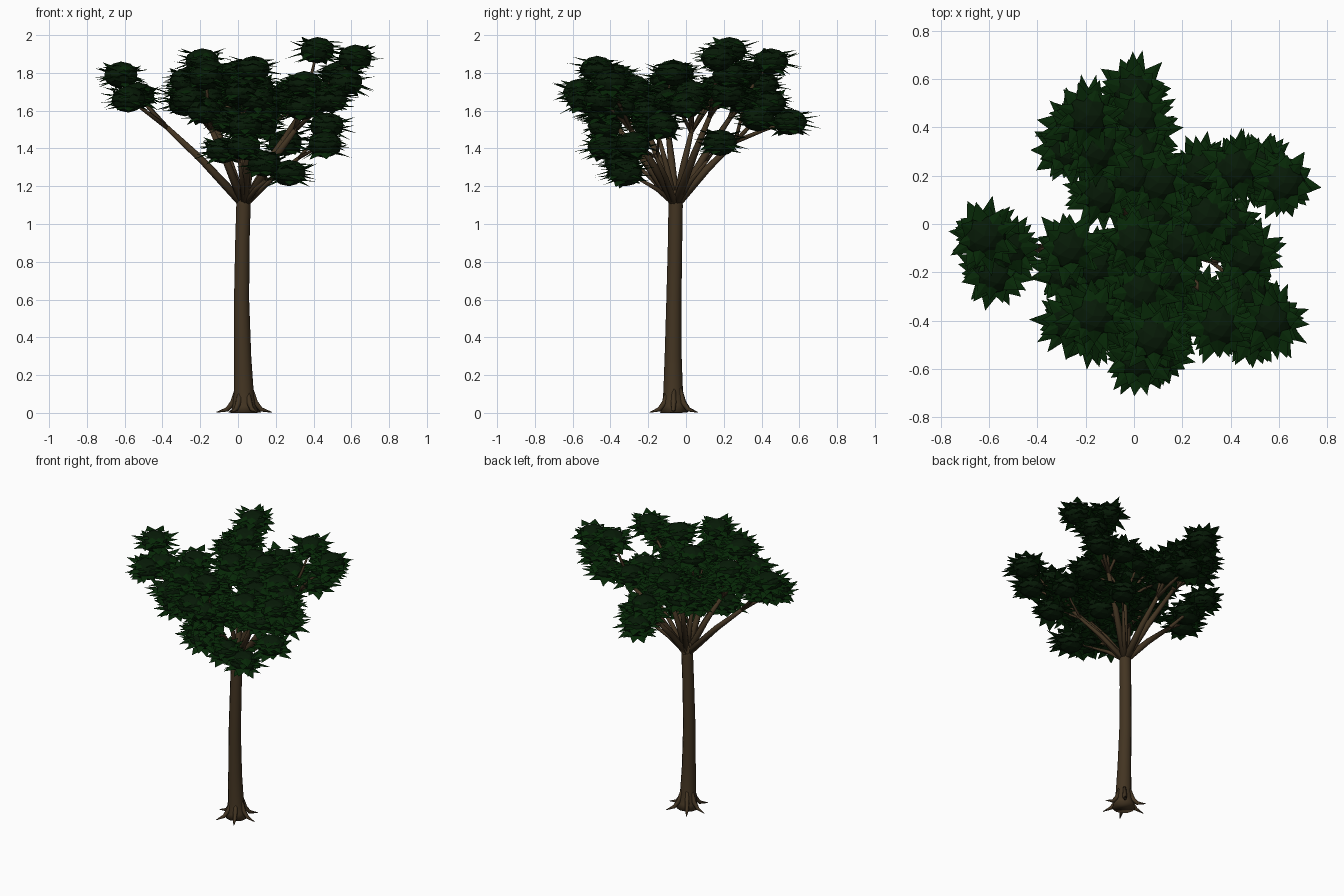
import bpy, bmesh, math, random
from mathutils import Vector

random.seed(7)
cube = bpy.data.objects.get("Cube")
if cube:
    bpy.data.objects.remove(cube)


def material(name, color):
    m = bpy.data.materials.new(name)
    m.use_nodes = True
    m.diffuse_color = (*color, 1)
    bsdf = m.node_tree.nodes["Principled BSDF"]
    bsdf.inputs["Base Color"].default_value = (*color, 1)
    bsdf.inputs["Roughness"].default_value = 0.9
    return m


BARK = material("brown bark", (0.056, 0.035, 0.016))
CORE = material("dark green", (0.002, 0.010, 0.002))
LEAF = material("leaf green", (0.002, 0.020, 0.002))


def finish(bm, name, mats, smooth=False):
    mesh = bpy.data.meshes.new(name)
    bm.to_mesh(mesh)
    bm.free()
    for m in mats:
        mesh.materials.append(m)
    obj = bpy.data.objects.new(name, mesh)
    bpy.context.collection.objects.link(obj)
    for p in mesh.polygons:
        p.use_smooth = smooth
    return obj


def tube(bm, points, radii, sides=8):
    """Tapered tube through the points, closed at both ends."""
    points = [Vector(p) for p in points]
    rings = []
    last = len(points) - 1
    for i, (p, r) in enumerate(zip(points, radii)):
        axis = (points[min(i + 1, last)] - points[max(i - 1, 0)]).normalized()
        ref = Vector((0, 1, 0)) if abs(axis.y) < 0.9 else Vector((1, 0, 0))
        u = axis.cross(ref).normalized()
        v = axis.cross(u)
        ring = []
        for k in range(sides):
            a = math.tau * k / sides
            co = p + r * (math.cos(a) * u + math.sin(a) * v)
            co.z = max(co.z, 0)
            ring.append(bm.verts.new(co))
        rings.append(ring)
    for low, high in zip(rings, rings[1:]):
        for k in range(sides):
            n = (k + 1) % sides
            bm.faces.new((low[k], low[n], high[n], high[k]))
    bm.faces.new(rings[0][::-1])
    bm.faces.new(rings[-1])
    bmesh.ops.recalc_face_normals(bm, faces=bm.faces)


# Trunk, leaning gently, wider at the foot
bm = bmesh.new()
tube(bm, [(0.034, -0.063, 0), (0.033, -0.065, 0.04), (0.031, -0.068, 0.11),
          (0.025, -0.068, 0.3), (0.019, -0.064, 0.6), (0.023, -0.058, 0.9),
          (0.029, -0.055, 1.1), (0.032, -0.055, 1.18)],
     [0.074, 0.062, 0.052, 0.045, 0.04, 0.038, 0.038, 0.034], 12)
finish(bm, "trunk", [BARK], True)

# Thin pointed roots spreading on the ground
bm = bmesh.new()
for i in range(6):
    a = math.tau * i / 6 + random.uniform(-0.15, 0.15)
    out = Vector((math.cos(a), math.sin(a), 0))
    foot = Vector((0.032, -0.062, 0))
    path = [foot + out * d + Vector((0, 0, h)) for d, h in
            ((0.038, 0.13), (0.058, 0.055), (0.09, 0.018), (0.148, 0.003))]
    tube(bm, path, [0.01, 0.016, 0.012, 0.002], 6)
finish(bm, "roots", [BARK], True)


def leaf_clump(name, centre):
    """Flattened ball with ragged layers of broad pointed leaves."""
    bm = bmesh.new()
    bmesh.ops.create_icosphere(bm, subdivisions=2, radius=1)
    for v in bm.verts:
        v.co = Vector((v.co.x * 0.092, v.co.y * 0.092, v.co.z * 0.07)) + centre
    up = Vector((0, 0, 1))
    for height, root, reach, rise, count in (
            (0.04, 0.06, 0.135, 0.005, 8), (0.014, 0.07, 0.155, 0.008, 11),
            (-0.016, 0.07, 0.16, -0.004, 11), (-0.043, 0.055, 0.135, -0.01, 8)):
        turn = random.random() * math.tau
        for k in range(count):
            a = turn + math.tau * (k + random.uniform(-0.3, 0.3)) / count
            out = Vector((math.cos(a), math.sin(a), 0))
            side = Vector((-out.y, out.x, 0)) * random.uniform(0.026, 0.038)
            base = centre + out * root + up * height
            tip = centre + out * reach * random.uniform(0.78, 1.1)
            tip += up * (height + rise + random.uniform(-0.03, 0.03))
            mid = base.lerp(tip, 0.2)
            left, right, ridge, point = [bm.verts.new(c) for c in (
                mid + side, mid - side, base + up * 0.01, tip)]
            for f in ((ridge, point, left), (ridge, right, point)):
                bm.faces.new(f).material_index = 1
    finish(bm, name, [CORE, LEAF])


FORK = Vector((0.032, -0.055, 1.1))


def limb(name, clumps, thick=0.024):
    """Branch from the fork that splits into one twig per leaf clump."""
    clumps = [Vector(c) for c in clumps]
    mean = sum(clumps, Vector()) / len(clumps)
    hub = FORK.lerp(mean, 0.72)
    bend = FORK.lerp(hub, 0.5) + Vector((0, 0, 0.015))
    bm = bmesh.new()
    tube(bm, [FORK, bend, hub], [thick, thick * 0.8, thick * 0.5])
    for c in clumps:
        tube(bm, [bend.lerp(hub, 0.85), hub.lerp(c, 0.5), c],
             [thick * 0.5, thick * 0.4, thick * 0.2], 6)
    finish(bm, name + "_branch", [BARK], True)
    for i, c in enumerate(clumps):
        leaf_clump(f"{name}_leaves_{i + 1}", c)


# Outer limbs
limb("far_right", [(-0.62, -0.05, 1.79), (-0.58, -0.2, 1.66), (-0.53, -0.1, 1.68)])
limb("back", [(0, 0.55, 1.54), (0.02, 0.44, 1.64), (0.04, 0.38, 1.56),
              (0.02, 0.3, 1.66)])
limb("back_right", [(-0.19, 0.45, 1.86), (-0.27, 0.31, 1.7), (-0.15, 0.31, 1.8),
                    (-0.24, 0.4, 1.74)])
limb("back_left", [(0.42, 0.23, 1.92), (0.62, 0.17, 1.88), (0.53, 0.23, 1.79),
                   (0.28, 0.22, 1.7), (0.47, 0.22, 1.69)])
limb("left", [(0.47, -0.13, 1.52), (0.46, -0.28, 1.42)], 0.018)
limb("front_left", [(0.57, -0.4, 1.75), (0.49, -0.45, 1.66), (0.35, -0.42, 1.74),
                    (0.34, -0.36, 1.62)])
limb("front", [(0.08, -0.47, 1.82), (0.02, -0.56, 1.7), (0.1, -0.54, 1.66),
               (0.13, -0.44, 1.6)])
limb("right", [(-0.26, -0.4, 1.66), (-0.18, -0.44, 1.6), (-0.17, -0.38, 1.78),
               (-0.27, -0.1, 1.76), (-0.17, -0.17, 1.67), (-0.28, -0.2, 1.64)])

# Low hanging limbs
limb("low_front", [(0.27, -0.32, 1.27), (0.14, -0.34, 1.32)], 0.015)
limb("low_right", [(-0.08, -0.33, 1.39), (0.03, -0.43, 1.41), (0.04, -0.43, 1.52)],
     0.015)
limb("low_back", [(0.25, 0.18, 1.43)], 0.016)

# Crown middle
limb("crown_back", [(-0.01, 0.2, 1.72), (-0.13, 0.13, 1.67), (0.1, 0.17, 1.72),
                    (0.08, 0.04, 1.66), (0.3, 0.03, 1.69), (0.38, 0, 1.63),
                    (0.2, -0.08, 1.65)], 0.022)
limb("crown_front", [(0.03, -0.28, 1.72), (0.13, -0.21, 1.6), (0, -0.07, 1.8),
                     (-0.06, -0.2, 1.55), (0.12, -0.19, 1.52)], 0.018)
